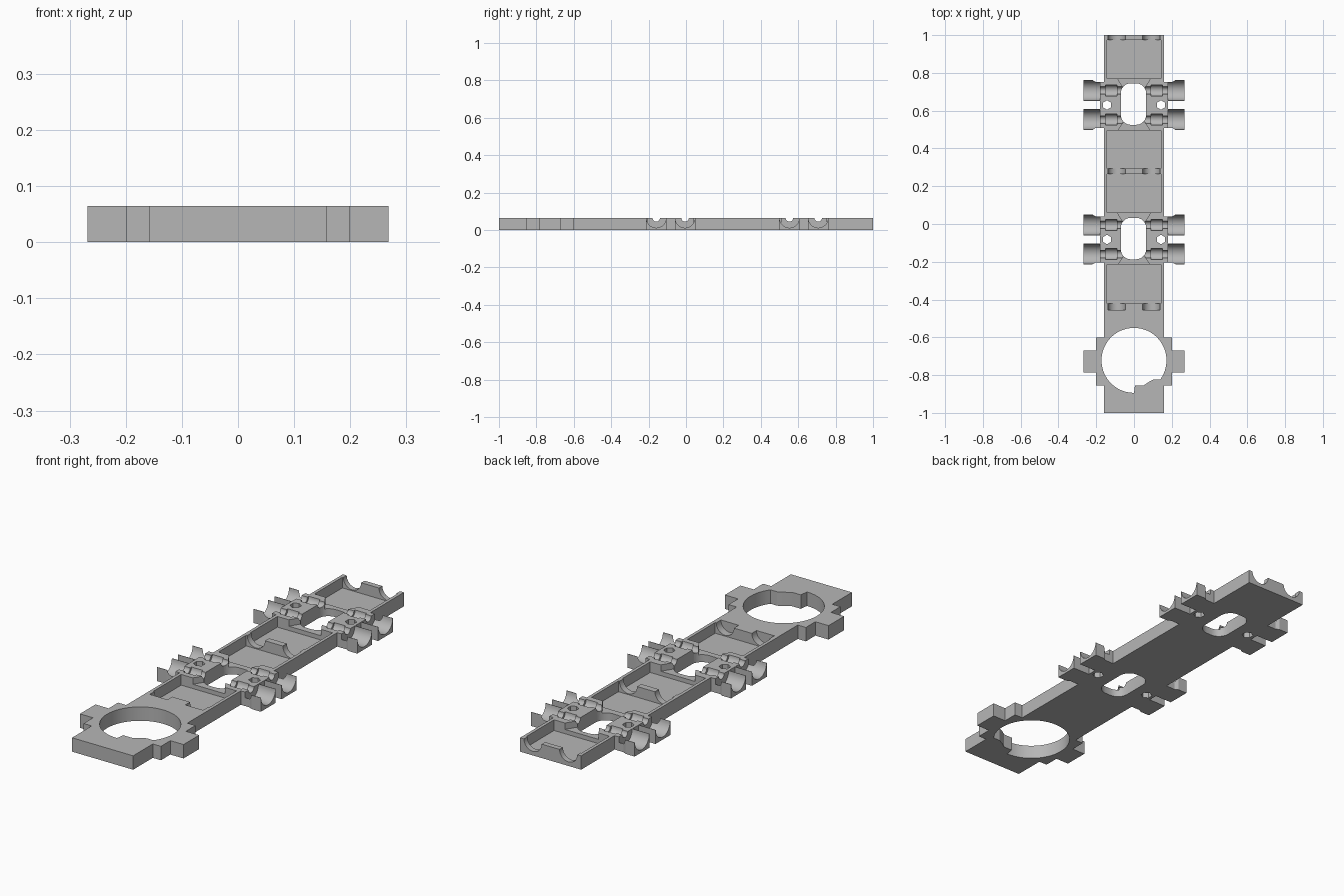
import bpy, bmesh, math
from mathutils import Matrix

if "Cube" in bpy.data.objects:
    bpy.data.objects.remove(bpy.data.objects["Cube"])

TOP = 0.065
FLOOR = 0.015
WING_Y = (0.63, -0.082)      # centres of the two winged stations

grey = bpy.data.materials.new("grey plastic")
grey.diffuse_color = (0.47, 0.47, 0.47, 1)
grey.use_nodes = True
grey.node_tree.nodes["Principled BSDF"].inputs["Base Color"].default_value = grey.diffuse_color


def finish(name, bm):
    bmesh.ops.recalc_face_normals(bm, faces=bm.faces)
    me = bpy.data.meshes.new(name)
    bm.to_mesh(me)
    bm.free()
    me.materials.append(grey)
    ob = bpy.data.objects.new(name, me)
    bpy.context.collection.objects.link(ob)
    return ob


def prism(name, pts, z0, z1):
    bm = bmesh.new()
    face = bm.faces.new([bm.verts.new((x, y, z0)) for x, y in pts])
    ext = bmesh.ops.extrude_face_region(bm, geom=[face])
    for v in ext["geom"]:
        if isinstance(v, bmesh.types.BMVert):
            v.co.z = z1
    return finish(name, bm)


def rod(name, centre, radius, length, axis, sides=32):
    bm = bmesh.new()
    turn = Matrix.Identity(4) if axis == 'Z' else Matrix.Rotation(math.pi / 2, 4, 'Y' if axis == 'X' else 'X')
    bmesh.ops.create_cone(bm, cap_ends=True, segments=sides, radius1=radius, radius2=radius,
                          depth=length, matrix=Matrix.Translation(centre) @ turn)
    return finish(name, bm)


def box_pts(x0, x1, y0, y1):
    return [(x0, y0), (x1, y0), (x1, y1), (x0, y1)]


def cut(ob):
    mod = plate.modifiers.new("cut", 'BOOLEAN')
    mod.operation, mod.solver, mod.object = 'DIFFERENCE', 'EXACT', ob
    bpy.context.view_layer.objects.active = plate
    bpy.ops.object.modifier_apply(modifier=mod.name)
    bpy.data.objects.remove(ob, do_unlink=True)


# Base plate outline: right half from front to back, then mirrored
half = [(0.158, -1), (0.158, -0.855), (0.2, -0.855), (0.2, -0.785), (0.268, -0.785),
        (0.268, -0.67), (0.2, -0.67), (0.2, -0.6), (0.158, -0.6)]
for c in reversed(WING_Y):
    half += [(0.158, c - 0.123), (0.205, c - 0.123), (0.22, c - 0.132), (0.268, c - 0.132),
             (0.268, c - 0.022), (0.18, c - 0.022), (0.18, c + 0.022), (0.268, c + 0.022),
             (0.268, c + 0.132), (0.22, c + 0.132), (0.205, c + 0.123), (0.158, c + 0.123)]
half.append((0.158, 1))
plate = prism("holder_plate", half + [(-x, y) for x, y in reversed(half)], 0, TOP)

# Large round opening with a stepped filler on one side
ring = [(0.172 * math.cos(math.radians(a)), -0.722 + 0.172 * math.sin(math.radians(a)))
        for a in range(-36, 271, 6)]
ring += [(0.005, -0.855), (0.05, -0.855), (0.08, -0.835), (0.105, -0.823)]
cut(prism("ring_cutter", ring, -0.1, 0.2))

# Pockets separated by cross walls
for y0, y1 in ((-0.42, -0.215), (0.06, 0.265), (0.295, 0.495), (0.77, 0.975)):
    cut(prism("pocket_cutter", box_pts(-0.143, 0.143, y0, y1), FLOOR, 0.2))

# Pairs of round saddles in the cross walls
for y0, y1 in ((-0.455, -0.41), (0.255, 0.305), (0.965, 1.02)):
    for x in (-0.092, 0.092):
        cut(rod("saddle_cutter", (x, (y0 + y1) / 2, TOP), 0.046, y1 - y0, 'Y'))

for c in WING_Y:
    # Oblong opening with rounded corners
    oval = []
    for k, (sx, sy) in enumerate(((1, 1), (-1, 1), (-1, -1), (1, -1))):
        for i in range(7):
            a = math.radians(90 * k + 15 * i)
            oval.append((-0.003 + sx * 0.014 + 0.053 * math.cos(a),
                         c + 0.005 + sy * 0.057 + 0.053 * math.sin(a)))
    cut(prism("oval_cutter", oval, -0.1, 0.2))

    # Flared passages from the opening into the pockets
    for s in (-1, 1):
        cut(prism("passage_cutter", [(-0.05, c + s * 0.08), (0.05, c + s * 0.08),
                                     (0.09, c + s * 0.145), (-0.09, c + s * 0.145)], 0.035, 0.2))

    for sx in (-1, 1):
        # Screw hole
        cut(rod("screw_cutter", (sx * 0.143, c, 0.05), 0.025, 0.3, 'Z', 6))
        # Stepped half-round bearing channels
        for sy in (-1, 1):
            for x0, x1, r in ((0.18, 0.3, 0.053), (0.04, 0.19, 0.02), (0.09, 0.15, 0.03)):
                cut(rod("channel_cutter", (sx * (x0 + x1) / 2, c + sy * 0.077, TOP), r, x1 - x0, 'X'))

# Smooth the curved walls, keep the edges sharp
bpy.ops.object.select_all(action='DESELECT')
plate.select_set(True)
bpy.context.view_layer.objects.active = plate
bpy.ops.object.shade_smooth_by_angle(angle=math.radians(25))
